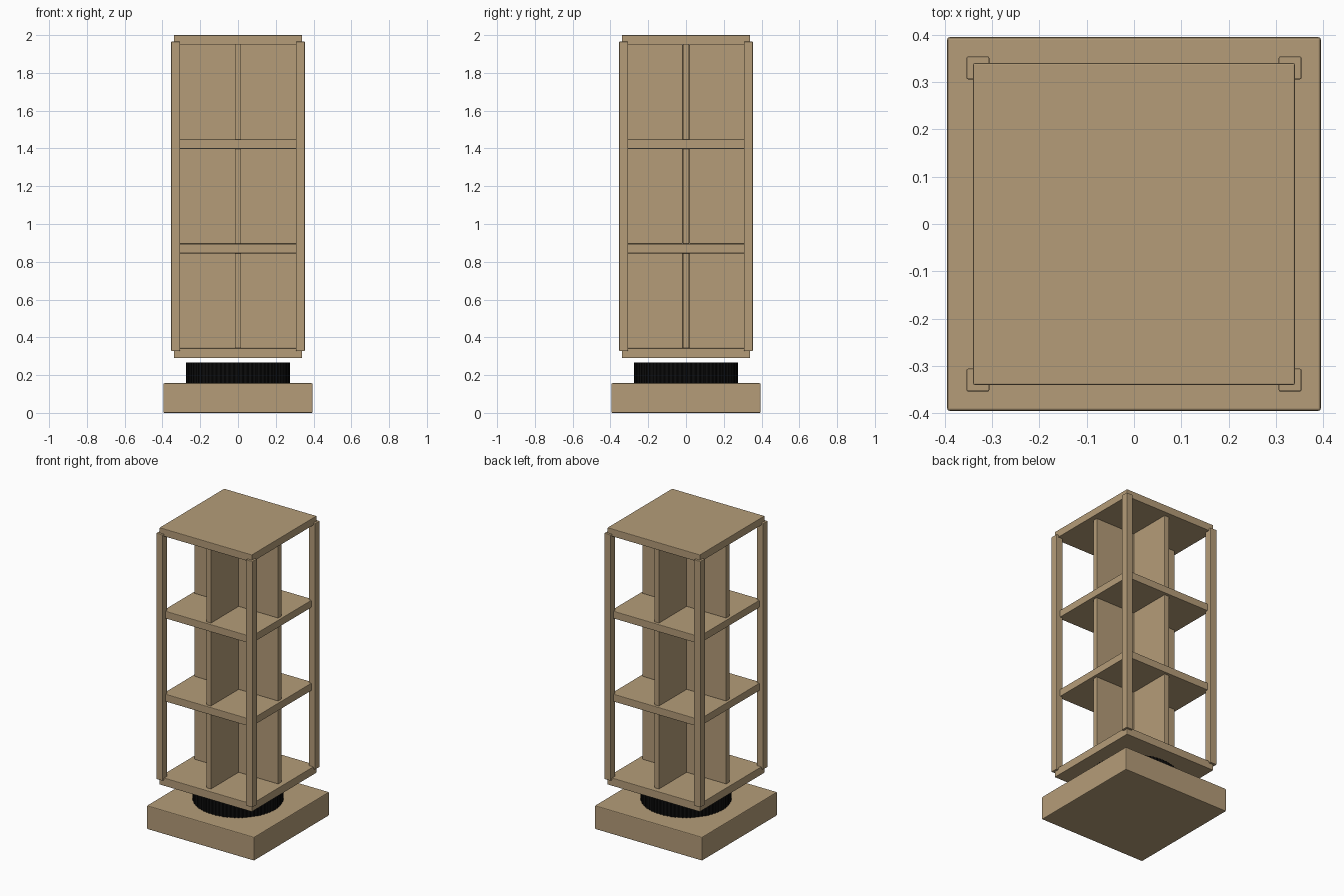
import bpy, bmesh, math

cube = bpy.data.objects.get("Cube")
if cube:
    bpy.data.objects.remove(cube, do_unlink=True)


def material(name, rgb):
    m = bpy.data.materials.new(name)
    m.use_nodes = True
    m.diffuse_color = (*rgb, 1)
    m.node_tree.nodes["Principled BSDF"].inputs["Base Color"].default_value = (*rgb, 1)
    return m


wood = material("light_wood", (0.46, 0.335, 0.19))
black = material("black_rubber", (0.004, 0.004, 0.004))


def add_object(name, bm, mat, bevel):
    bmesh.ops.recalc_face_normals(bm, faces=bm.faces)
    mesh = bpy.data.meshes.new(name)
    bm.to_mesh(mesh)
    bm.free()
    mesh.materials.append(mat)
    ob = bpy.data.objects.new(name, mesh)
    bpy.context.collection.objects.link(ob)
    if bevel:
        mod = ob.modifiers.new("soft_edges", 'BEVEL')
        mod.width = bevel
        mod.segments = 2
    return ob


def box(name, x, y, half_x, half_y, bottom, top, bevel=0.003):
    bm = bmesh.new()
    bmesh.ops.create_cube(bm, size=2)
    for v in bm.verts:
        v.co.x = x + v.co.x * half_x
        v.co.y = y + v.co.y * half_y
        v.co.z = top if v.co.z > 0 else bottom
    return add_object(name, bm, wood, bevel)


# Heavy square plinth
box("base", 0, 0, 0.395, 0.395, 0, 0.157, 0.005)

# Turntable with a finely ribbed rim
bm = bmesh.new()
steps = 288
ring = []
for i in range(steps):
    a = math.tau * i / steps
    r = 0.274 if i % 4 < 2 else 0.27
    ring.append(bm.verts.new((r * math.cos(a), r * math.sin(a), 0.157)))
bottom = bm.faces.new(ring)
side = bmesh.ops.extrude_face_region(bm, geom=[bottom])["geom"]
for v in side:
    if isinstance(v, bmesh.types.BMVert):
        v.co.z = 0.267
add_object("turntable", bm, black, 0)

# Horizontal boards: the end plates reach further out than the shelves
boards = [("bottom_board", 0.34, 0.29, 0.343), ("lower_shelf", 0.325, 0.845, 0.895),
          ("upper_shelf", 0.325, 1.398, 1.447), ("top_board", 0.34, 1.95, 2.0)]
for name, half, low, high in boards:
    box(name, 0, 0, half, half, low, high)

# Crossed dividers in each tier
for tier, (under, over) in enumerate(zip(boards, boards[1:]), 1):
    low, high = under[3], over[2]
    box(f"long_divider_{tier}", 0, 0, 0.308, 0.017, low, high, 0.002)
    for side_name, s in (("front", -1), ("back", 1)):
        box(f"{side_name}_divider_{tier}", 0, s * 0.1625, 0.017, 0.1455, low, high, 0.002)

# Corner posts
for x_name, sx in (("left", 1), ("right", -1)):
    for y_name, sy in (("front", -1), ("back", 1)):
        box(f"{y_name}_{x_name}_post", sx * 0.33, sy * 0.33, 0.024, 0.024, 0.328, 1.965)
